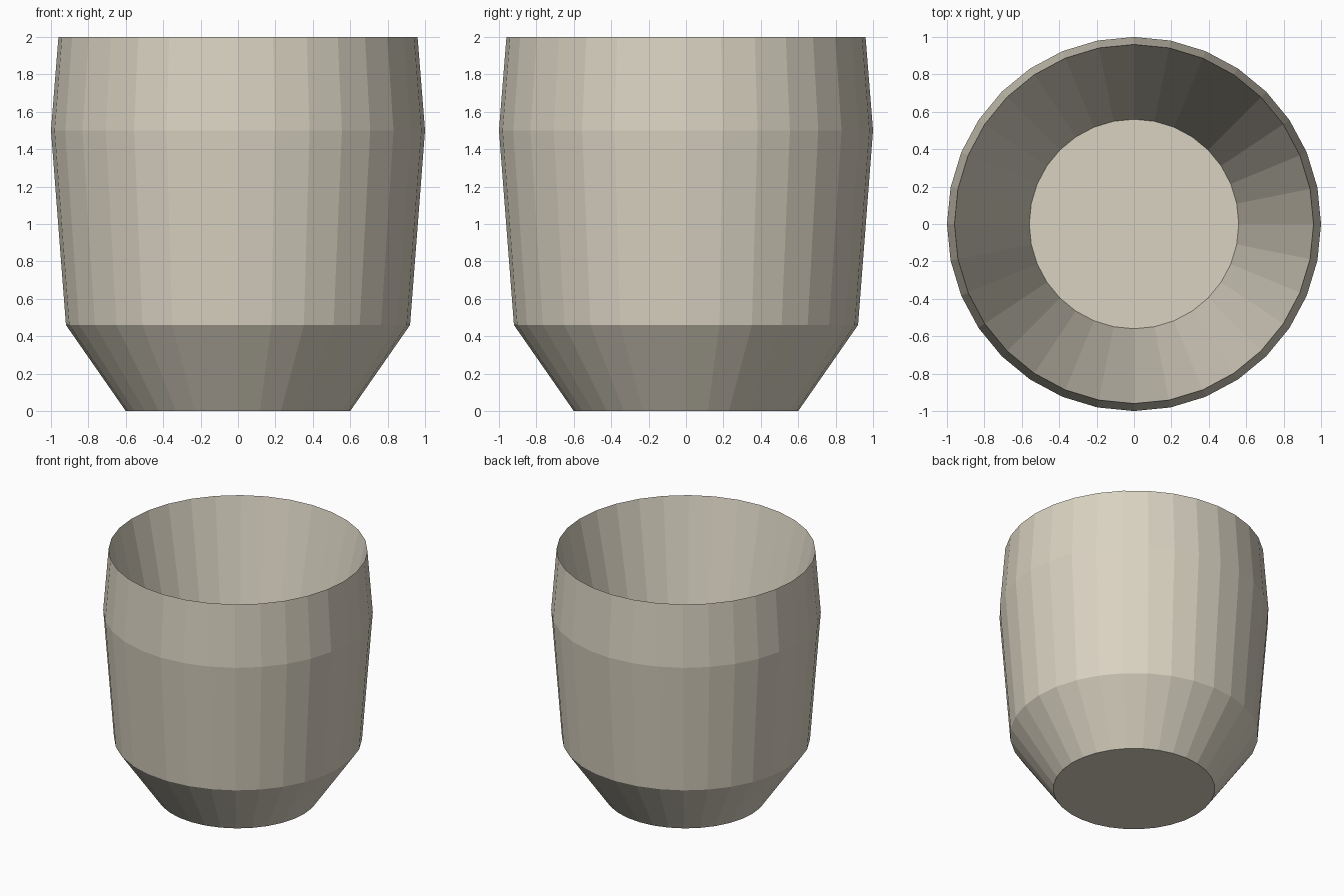
import bpy
import bmesh
from math import cos, sin, tau

SIDES = 32
cube = bpy.data.objects.get("Cube")
if cube:
    bpy.data.objects.remove(cube, do_unlink=True)

clay = bpy.data.materials.new("pale clay")
clay.use_nodes = True
colour = (0.70, 0.65, 0.54, 1)
clay.diffuse_color = colour
clay.node_tree.nodes["Principled BSDF"].inputs["Base Color"].default_value = colour

# (radius, height): outer foot, shoulder, belly, sharp rim, inner floor
profile = [(0.60, 0), (0.92, 0.46), (1.0, 1.5), (0.96, 2.0), (0.56, 0.2)]

bm = bmesh.new()
rings = [[bm.verts.new((r * cos(tau * i / SIDES), r * sin(tau * i / SIDES), z))
          for i in range(SIDES)] for r, z in profile]

# Walls, outside then inside
for low, high in zip(rings, rings[1:]):
    for i in range(SIDES):
        j = (i + 1) % SIDES
        bm.faces.new((low[i], low[j], high[j], high[i]))

# Underside and inner floor
bm.faces.new(rings[0][::-1])
bm.faces.new(rings[-1])

mesh = bpy.data.meshes.new("cup")
bm.to_mesh(mesh)
bm.free()
mesh.materials.append(clay)
cup = bpy.data.objects.new("cup", mesh)
bpy.context.collection.objects.link(cup)
